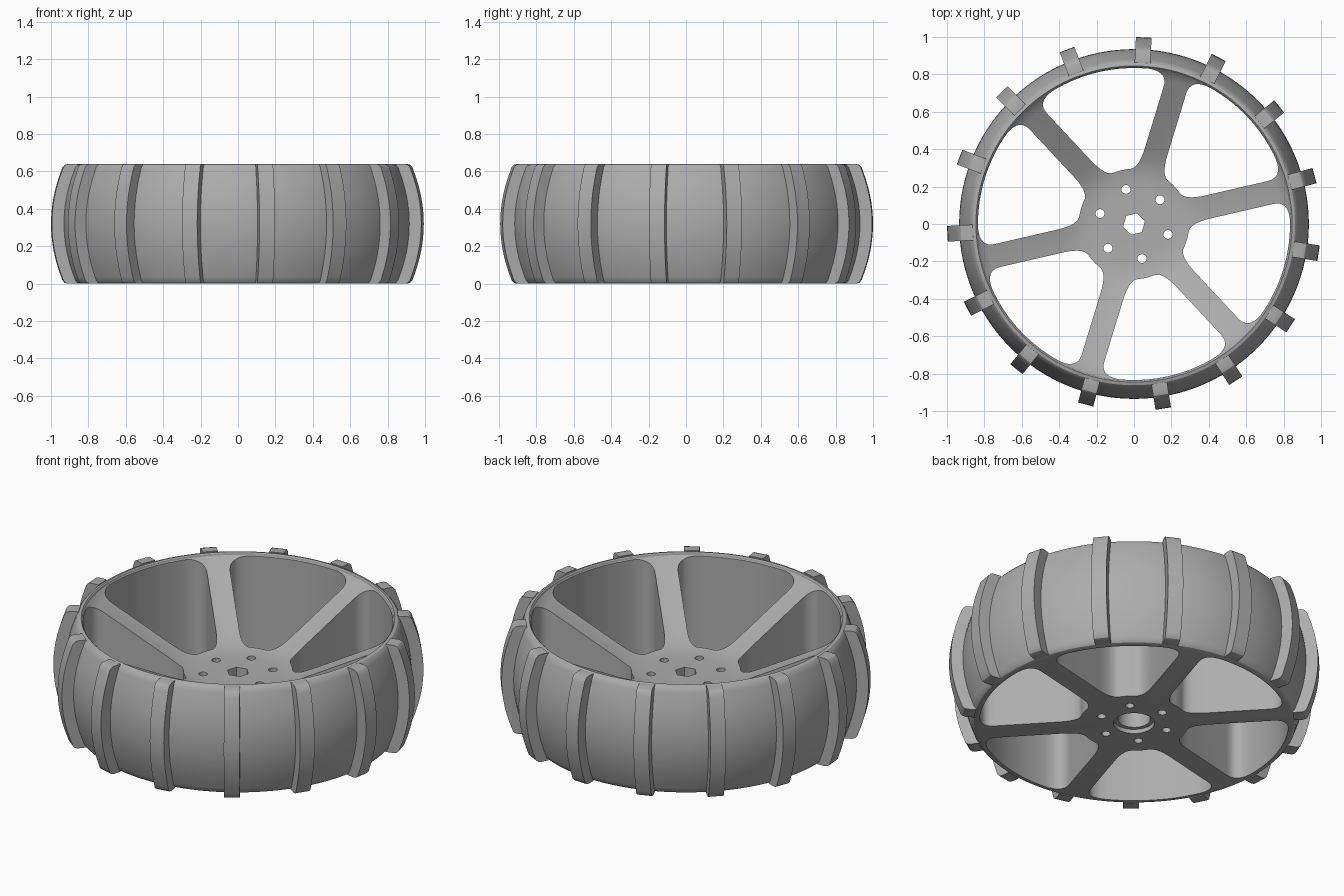
import bpy, bmesh, math
from mathutils import Vector

if "Cube" in bpy.data.objects:
    bpy.data.objects.remove(bpy.data.objects["Cube"])

H = 0.64
SPOKE0 = 13                      # angle of the first spoke, degrees
grey = bpy.data.materials.new("grey_plastic")
grey.diffuse_color = (0.42, 0.42, 0.42, 1)
grey.use_nodes = True
grey.node_tree.nodes["Principled BSDF"].inputs["Base Color"].default_value = grey.diffuse_color


def make_object(name, bm):
    bmesh.ops.remove_doubles(bm, verts=bm.verts, dist=1e-5)
    bmesh.ops.recalc_face_normals(bm, faces=bm.faces)
    me = bpy.data.meshes.new(name)
    bm.to_mesh(me)
    bm.free()
    me.materials.append(grey)
    ob = bpy.data.objects.new(name, me)
    bpy.context.collection.objects.link(ob)
    return ob


def smooth(ob, angle=30):
    bpy.ops.object.select_all(action='DESELECT')
    ob.select_set(True)
    bpy.context.view_layer.objects.active = ob
    bpy.ops.object.shade_smooth_by_angle(angle=math.radians(angle))


def polar(r, deg, z=0.0):
    a = math.radians(deg)
    return Vector((r * math.cos(a), r * math.sin(a), z))


def prism(bm, pts, z0, z1):
    """Extrude a flat outline from z0 to z1."""
    face = bm.faces.new([bm.verts.new((p[0], p[1], z0)) for p in pts])
    out = bmesh.ops.extrude_face_region(bm, geom=[face])
    for v in out['geom']:
        if isinstance(v, bmesh.types.BMVert):
            v.co.z = z1


def ngon(r, n, start=0, centre=Vector((0, 0, 0))):
    return [centre + polar(r, start + 360 * i / n) for i in range(n)]


def crown(extra, n=16):
    """Half-barrel outer profile from bottom to top with rounded shoulders."""
    pts = [(0.845 + extra, 0), (0.862 + extra, 0.005), (0.874 + extra, 0.018), (0.881 + extra, 0.038)]
    for i in range(1, n):
        t = -1 + 2 * i / n
        pts.append((0.935 + extra - 0.054 * t * t, H / 2 + t * (H / 2 - 0.038)))
    return pts + [(r, H - z) for r, z in reversed(pts[:4])]


# wheel body: barrel tread and dished centre, turned in one piece
bm = bmesh.new()
dish = [(0.84, 0.635), (0.838, 0.625), (0.82, 0.606), (0.79, 0.587),
        (0.40, 0.376), (0.35, 0.351), (0.30, 0.333), (0.25, 0.323), (0.20, 0.32)]
profile = [(0, 0)] + crown(0) + dish + [(0, 0.32)]
verts = [bm.verts.new((r, 0, z)) for r, z in profile]
edges = [bm.edges.new(p) for p in zip(verts, verts[1:])]
bmesh.ops.spin(bm, geom=verts + edges, cent=(0, 0, 0), axis=(0, 0, 1),
               angle=2 * math.pi, steps=120, use_merge=True)
wheel = make_object("wheel_body", bm)


# rounded window outline between two spokes
def window(mid):
    hw, r_in, r_out = 0.063, 0.295, 0.834
    def edge(r, side):           # point on a spoke edge at radius r
        return polar(r, mid + side * (30 - math.degrees(math.asin(hw / r))))
    def arc(r, a0, a1, n):
        return [polar(r, mid + a0 + (a1 - a0) * i / n) for i in range(n + 1)]
    def fillet(a, c, b, n=8):
        return [a * (1 - t) ** 2 + c * 2 * t * (1 - t) + b * t * t
                for t in (i / n for i in range(1, n))]
    ai, ao = 8, 18.5
    inner, outer = arc(r_in, ai, -ai, 6), arc(r_out, -ao, ao, 16)
    lo = [edge(0.41, -1), edge(0.75, -1)]
    hi = [edge(0.75, 1), edge(0.41, 1)]
    return (inner + fillet(inner[-1], edge(r_in, -1), lo[0]) + lo
            + fillet(lo[1], edge(r_out, -1), outer[0]) + outer
            + fillet(outer[-1], edge(r_out, 1), hi[0]) + hi
            + fillet(hi[1], edge(r_in, 1), inner[0]))


def cut(target, build):
    bm = bmesh.new()
    build(bm)
    cutter = make_object("cutter", bm)
    cutter.hide_render = True
    mod = target.modifiers.new("cut", 'BOOLEAN')
    mod.operation, mod.solver, mod.object = 'DIFFERENCE', 'EXACT', cutter
    bpy.context.view_layer.objects.active = target
    bpy.ops.object.modifier_apply(modifier=mod.name)
    bpy.data.objects.remove(cutter)


# six spoke windows and six bolt holes
def windows_and_bolts(bm):
    for i in range(6):
        mid = SPOKE0 + 30 + 60 * i
        prism(bm, window(mid), -0.1, 0.8)
        prism(bm, ngon(0.024, 20, 0, polar(0.19, mid)), -0.1, 0.8)


cut(wheel, windows_and_bolts)
# axle: hexagon through hole, round bore and shallow counterbore below
cut(wheel, lambda bm: prism(bm, ngon(0.06, 6, SPOKE0), -0.1, 0.8))
cut(wheel, lambda bm: prism(bm, ngon(0.087, 40), -0.1, 0.22))
cut(wheel, lambda bm: prism(bm, ngon(0.11, 40), -0.1, 0.025))
smooth(wheel)

# fifteen curved tread lugs
bm = bmesh.new()
outline = [(0.862, 0.0)] + crown(0.064) + [(0.862, H)]
for i in range(15):
    d, s = polar(1, 15 + 24 * i), polar(0.042, 105 + 24 * i)
    a, b = ([bm.verts.new(d * r + s * k + Vector((0, 0, z))) for r, z in outline] for k in (-1, 1))
    bm.faces.new(a)
    bm.faces.new(b)
    for j in range(len(a)):
        k = (j + 1) % len(a)
        bm.faces.new((a[j], a[k], b[k], b[j]))
smooth(make_object("tread_lugs", bm))
